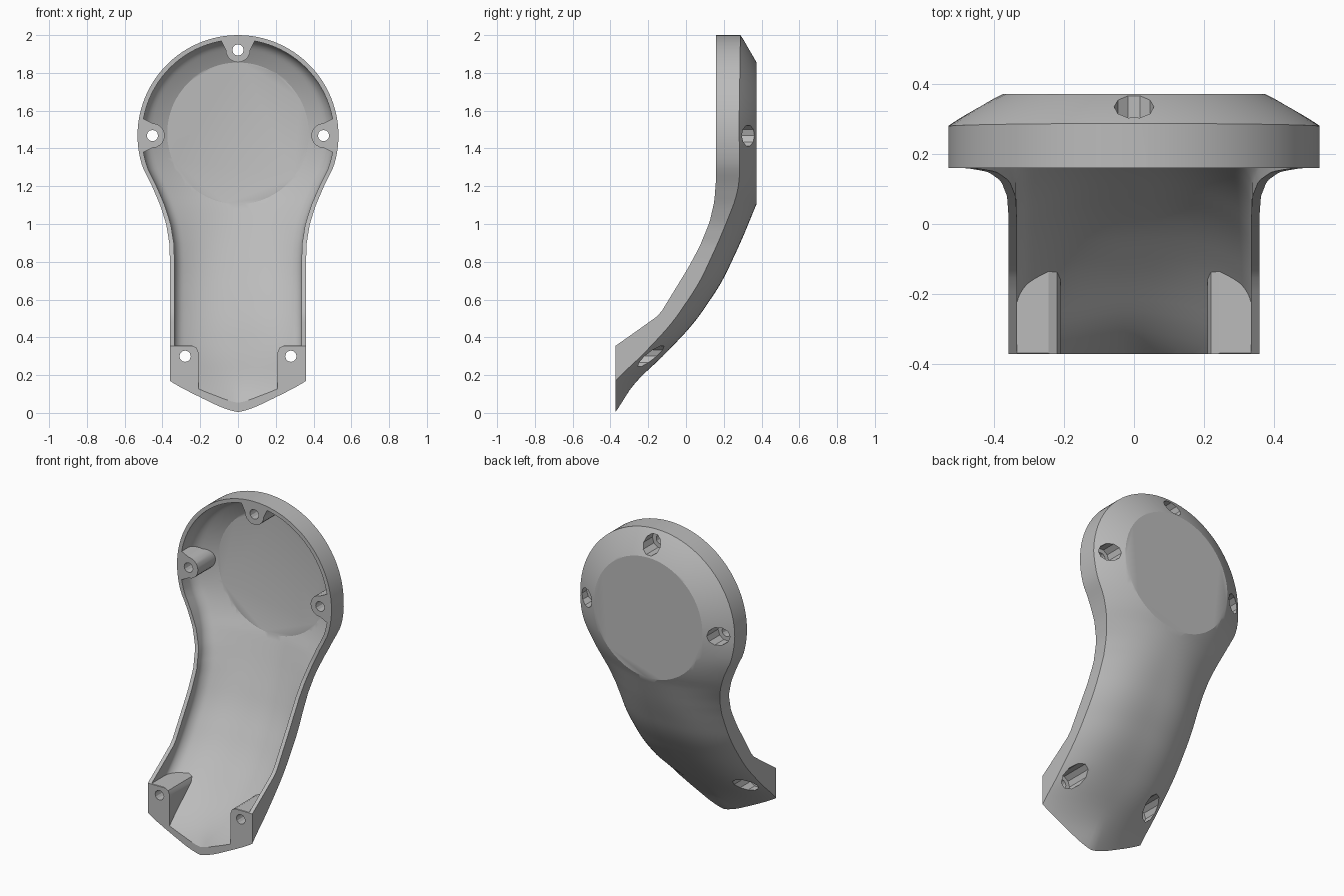
import bpy, bmesh, math

cube = bpy.data.objects.get("Cube")
if cube:
    bpy.data.objects.remove(cube)

HEAD_Z, HEAD_R = 1.468, 0.532
DISC_Z, DISC_R = 1.48, 0.375
BACK, FRONT_END = 0.373, -0.373

# Side profiles as (z, y), neck half width as (z, x), cross-section roundness as (z, power)
SPINE = [(-0.3, -0.68), (0.003, -0.373), (0.17, -0.267), (0.28, -0.14), (0.476, 0.045),
         (0.69, 0.19), (0.915, 0.295), (1.105, 0.373), (1.3, 0.45)]
RIM = [(-0.3, -1.28), (0.355, -0.373), (0.445, -0.245), (0.52, -0.14), (0.765, 0.01),
       (0.88, 0.072), (1.01, 0.125), (1.12, 0.15), (1.25, 0.16), (2.0, 0.16)]
WIDTH = [(-0.3, 0.36), (0.8, 0.36), (0.9, 0.364), (1.0, 0.38), (1.1, 0.412),
         (1.2, 0.455), (1.3, 0.505)]
ROUND = [(0.08, 1.35), (0.36, 3), (0.8, 2.7), (1.1, 2)]
DROP = [(0.2, 0.115), (1.1, 0.12), (1.47, 0.185)]


def interp(table, z):
    z = max(z, table[0][0])
    for (z0, v0), (z1, v1) in zip(table, table[1:]):
        if z <= z1:
            return v0 + (v1 - v0) * (z - z0) / (z1 - z0)
    return table[-1][1]


def soft(table, z):
    """Profile with its corners eased by averaging neighbouring samples."""
    return sum(interp(table, z + 0.02 * k) for k in range(-3, 4)) / 7


def half_width(z, inset):
    if z > 1.3:
        r = HEAD_R - inset
        return math.sqrt(max(0, r * r - (z - HEAD_Z) ** 2))
    return interp(WIDTH, z) - inset


def back_y(x, z):
    """Depth of the outer back surface before the flat disc is cut."""
    w = HEAD_R if z > HEAD_Z else half_width(z, 0)
    drop = interp(DROP, z)
    if z > DISC_Z - DISC_R:
        return BACK + drop * (DISC_R ** 2 - (z - DISC_Z) ** 2 - x * x) / w ** 2
    y = soft(SPINE, z) if z > 0.15 else interp(SPINE, z)
    return y - drop * (abs(x) / w) ** interp(ROUND, z)


def fillet(x, z, inset, radius):
    """Rounding where the hollow's floor meets its wall."""
    if z > HEAD_Z:
        d = HEAD_R - inset - math.hypot(x, z - HEAD_Z)
    else:
        d = half_width(z, inset) - abs(x)
    d = min(max(d, 0), radius)
    return radius - math.sqrt(radius ** 2 - (radius - d) ** 2)


def trim(bm, co, normal):
    geom = bm.verts[:] + bm.edges[:] + bm.faces[:]
    res = bmesh.ops.bisect_plane(bm, geom=geom, dist=1e-5, plane_co=co,
                                 plane_no=normal, clear_outer=True)
    cut = [e for e in res["geom_cut"] if isinstance(e, bmesh.types.BMEdge)]
    bmesh.ops.holes_fill(bm, edges=cut, sides=0)


def make_object(name, bm):
    bmesh.ops.recalc_face_normals(bm, faces=bm.faces[:])
    mesh = bpy.data.meshes.new(name)
    bm.to_mesh(mesh)
    bm.free()
    obj = bpy.data.objects.new(name, mesh)
    bpy.context.collection.objects.link(obj)
    return obj


def body(name, inset, back, front, planes):
    """Solid lofted from rows in z, each a closed loop of back and front points."""
    bm, cols = bmesh.new(), 40
    r = HEAD_R - inset
    zs = [-0.3 + 1.74 * i / 58 for i in range(59)]
    zs += [HEAD_Z + r * math.sin(math.pi / 2 * i / 24) for i in range(25)]
    rows = []
    for z in zs:
        w = half_width(z, inset)
        xs = [w * math.sin(math.pi * (i / cols - 0.5)) for i in range(cols + 1)]
        loop = [bm.verts.new((x, back(x, z), z)) for x in xs]
        loop += [bm.verts.new((x, front(z), z)) for x in reversed(xs)]
        rows.append(loop)
    n = len(rows[0])
    for a, b in zip(rows, rows[1:]):
        for i in range(n):
            j = (i + 1) % n
            bm.faces.new((a[i], a[j], b[j], b[i]))
    bm.faces.new(rows[0])
    bm.faces.new(rows[-1])
    bmesh.ops.remove_doubles(bm, verts=bm.verts[:], dist=1e-5)
    bmesh.ops.dissolve_degenerate(bm, edges=bm.edges[:], dist=1e-5)
    for y, direction in planes:
        trim(bm, (0, y, 0), (0, direction, 0))
    return make_object(name, bm)


def prism(name, outline, y0, y1):
    bm = bmesh.new()
    face = bm.faces.new([bm.verts.new((x, y0, z)) for x, z in outline])
    ext = bmesh.ops.extrude_face_region(bm, geom=[face])
    top = [v for v in ext["geom"] if isinstance(v, bmesh.types.BMVert)]
    bmesh.ops.translate(bm, verts=top, vec=(0, y1 - y0, 0))
    return make_object(name, bm)


def circle(x, z, r, n):
    return [(x + r * math.cos(math.tau * i / n), z + r * math.sin(math.tau * i / n))
            for i in range(n)]


def subtract(obj, cutter):
    cutter.hide_render = True
    mod = obj.modifiers.new("cut", "BOOLEAN")
    mod.operation, mod.solver, mod.object = "DIFFERENCE", "EXACT", cutter
    bpy.context.view_layer.update()
    dg = bpy.context.evaluated_depsgraph_get()
    mesh = bpy.data.meshes.new_from_object(obj.evaluated_get(dg))
    obj.modifiers.clear()
    obj.data = mesh
    bpy.data.objects.remove(cutter)


# Outer body and the hollow inside it
WALL, FLOOR = 0.024, 0.032
shell = body("curved_cover", 0, back_y, lambda z: interp(RIM, z),
             [(BACK, 1), (FRONT_END, -1)])
hollow = body("hollow", WALL, lambda x, z: back_y(x, z) - FLOOR - fillet(x, z, WALL, 0.04),
              lambda z: -1.6, [(BACK - FLOOR, 1)])

# Screw bosses in the head: a rounded tab flaring into the wall
tab = [(0.065 * math.cos(a), 0.065 * math.sin(a))
       for a in (math.pi * (0.5 + i / 10) for i in range(11))]
tab += [(0.05, -0.09), (0.2, -0.09), (0.2, 0.09), (0.05, 0.09)]
screws = []
for angle in (0, math.pi / 2, math.pi):
    c, s = math.cos(angle), math.sin(angle)
    cx, cz = 0.453 * c, HEAD_Z + 0.453 * s
    screws.append((cx, cz, 0.25))
    subtract(hollow, prism("tab", [(cx + a * c - b * s, cz + a * s + b * c)
                                   for a, b in tab], -2, 1))

# Corner blocks at the foot
for side in (-1, 1):
    block = [(0.21, -0.6), (0.6, -0.6), (0.6, 0.357), (0.245, 0.357), (0.22, 0.345), (0.21, 0.32)]
    subtract(hollow, prism("block", [(side * x, z) for x, z in block], -2, 1))
    screws.append((side * 0.28, 0.3, -0.3))

subtract(shell, hollow)

# Screw holes with wider recesses at the back
for x, z, depth in screws:
    subtract(shell, prism("hole", circle(x, z, 0.03, 12), -2, 1))
    subtract(shell, prism("recess", circle(x, z, 0.057, 10), depth, 1))

# Material and shading
mat = bpy.data.materials.new("plain grey")
mat.use_nodes = True
grey = (0.5, 0.5, 0.5, 1)
mat.diffuse_color = grey
mat.node_tree.nodes["Principled BSDF"].inputs["Base Color"].default_value = grey
shell.data.materials.clear()
shell.data.materials.append(mat)
bpy.ops.object.select_all(action="DESELECT")
shell.select_set(True)
bpy.context.view_layer.objects.active = shell
bpy.ops.object.shade_smooth_by_angle(angle=math.radians(25))
